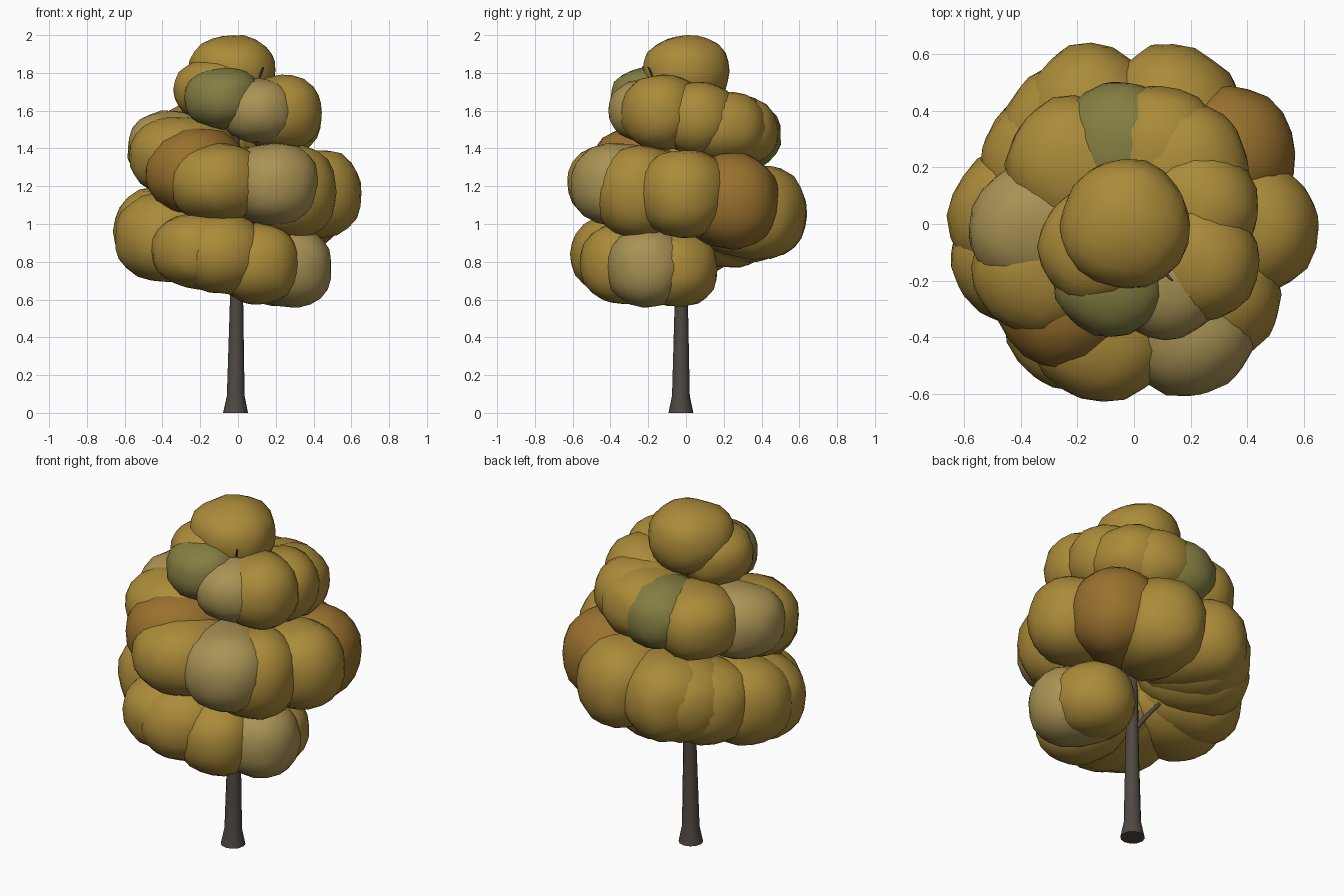
import bpy, bmesh, math, random
from mathutils import Vector

if "Cube" in bpy.data.objects:
    bpy.data.objects.remove(bpy.data.objects["Cube"])

random.seed(4)


def material(name, rgb):
    m = bpy.data.materials.new(name)
    m.diffuse_color = (*rgb, 1)
    m.use_nodes = True
    m.node_tree.nodes["Principled BSDF"].inputs["Base Color"].default_value = m.diffuse_color
    return m


MATS = {
    "gold": material("gold_leaf", (0.41, 0.26, 0.042)),
    "tan": material("tan_leaf", (0.40, 0.29, 0.09)),
    "green": material("green_leaf", (0.23, 0.21, 0.055)),
    "brown": material("brown_leaf", (0.32, 0.165, 0.027)),
    "bark": material("bark", (0.08, 0.065, 0.055)),
}


def finish(name, bm, mat):
    mesh = bpy.data.meshes.new(name)
    bm.normal_update()
    for f in bm.faces:
        f.smooth = len(f.verts) <= 4
    bm.to_mesh(mesh)
    bm.free()
    mesh.materials.append(MATS[mat])
    ob = bpy.data.objects.new(name, mesh)
    bpy.context.collection.objects.link(ob)
    return ob


def clump(name, x, y, z, r, rz, mat):
    """Uneven, slightly boxy ball of leaves whose inner half reaches to the trunk."""
    bm = bmesh.new()
    bmesh.ops.create_icosphere(bm, subdivisions=3, radius=1)
    turn = random.uniform(0, math.tau)
    dist = math.hypot(x, y)
    out = Vector((x, y, 0)).normalized()
    reach = max(r, dist - 0.01) - r
    for v in bm.verts:
        n = v.co.copy()
        h = math.hypot(n.x, n.y)
        k = (h ** 2.25 + abs(n.z) ** 2.25) ** (-1 / 2.25)
        k *= 1 + 0.03 * math.sin(4 * n.x + turn) * math.cos(3 * n.y - turn) + random.uniform(-0.02, 0.02)
        v.co = Vector((x + n.x * r * k, y + n.y * r * k, z + n.z * rz * k))
        v.co += out * min(0, n.dot(out)) * reach
    return finish(name, bm, mat)


def limb(name, path, sides):
    """Tapered tube through (x, y, z, radius) points."""
    bm = bmesh.new()
    pts = [Vector(p[:3]) for p in path]
    rings = []
    for i, p in enumerate(path):
        d = pts[min(i + 1, len(pts) - 1)] - pts[max(i - 1, 0)]
        q = Vector((0, 0, 1)).rotation_difference(d)
        if p[2] == 0:
            q.identity()
        rings.append([bm.verts.new(pts[i] + q @ Vector((p[3] * math.cos(a), p[3] * math.sin(a), 0)))
                      for a in (math.tau * k / sides for k in range(sides))])
    for a, b in zip(rings, rings[1:]):
        for k in range(sides):
            j = (k + 1) % sides
            bm.faces.new((a[k], a[j], b[j], b[k]))
    bm.faces.new(rings[0][::-1])
    bm.faces.new(rings[-1])
    return finish(name, bm, "bark")


# Trunk and branches
limb("trunk", [(-0.013, -0.027, 0, 0.066), (-0.012, -0.027, 0.09, 0.047), (-0.008, -0.025, 0.55, 0.036),
               (-0.005, -0.02, 1.1, 0.028), (-0.02, -0.01, 1.75, 0.015)], 12)
limb("low_branch", [(-0.01, -0.02, 0.65, 0.016), (-0.06, 0.04, 0.74, 0.013), (-0.11, 0.08, 0.81, 0.010)], 6)
limb("top_twig", [(-0.01, -0.02, 1.45, 0.014), (0.08, -0.14, 1.7, 0.01), (0.135, -0.2, 1.83, 0.004)], 6)

# Leaf clumps winding down in a spiral: x, y, z, radius, half height, colour
CLUMPS = [
    (-0.03, 0.00, 1.81, 0.232, 0.19, "gold"),
    (-0.125, -0.08, 1.71, 0.21, 0.17, "gold"),
    (-0.08, -0.20, 1.665, 0.20, 0.165, "green"),
    (0.11, -0.22, 1.60, 0.19, 0.17, "tan"),
    (0.23, -0.13, 1.59, 0.215, 0.20, "gold"),
    (0.23, 0.06, 1.56, 0.215, 0.19, "gold"),
    (0.18, 0.20, 1.51, 0.23, 0.19, "gold"),
    (0.09, 0.26, 1.49, 0.23, 0.19, "gold"),
    (-0.04, 0.28, 1.47, 0.225, 0.19, "green"),
    (-0.21, 0.21, 1.44, 0.24, 0.20, "gold"),
    (-0.36, -0.01, 1.40, 0.225, 0.20, "tan"),
    (-0.32, -0.15, 1.36, 0.25, 0.21, "gold"),
    (-0.24, -0.26, 1.28, 0.25, 0.23, "brown"),
    (-0.11, -0.38, 1.22, 0.25, 0.21, "gold"),
    (0.19, -0.37, 1.21, 0.24, 0.22, "tan"),
    (0.28, -0.25, 1.17, 0.245, 0.245, "gold"),
    (0.41, -0.01, 1.16, 0.245, 0.235, "gold"),
    (0.33, 0.25, 1.12, 0.245, 0.25, "brown"),
    (0.14, 0.39, 1.06, 0.245, 0.25, "gold"),
    (-0.15, 0.39, 1.05, 0.245, 0.235, "gold"),
    (-0.23, 0.32, 1.03, 0.245, 0.23, "gold"),
    (-0.30, 0.23, 1.00, 0.245, 0.23, "gold"),
    (-0.41, 0.03, 0.96, 0.245, 0.24, "gold"),
    (-0.40, -0.11, 0.93, 0.245, 0.24, "gold"),
    (-0.21, -0.34, 0.86, 0.245, 0.205, "gold"),
    (-0.09, -0.37, 0.84, 0.24, 0.21, "gold"),
    (0.11, -0.35, 0.79, 0.21, 0.215, "gold"),
    (0.28, -0.20, 0.77, 0.22, 0.21, "tan"),
    (0.24, -0.05, 0.76, 0.215, 0.20, "gold"),
]
for i, c in enumerate(CLUMPS, 1):
    clump(f"leaf_clump_{i:02d}", *c)
